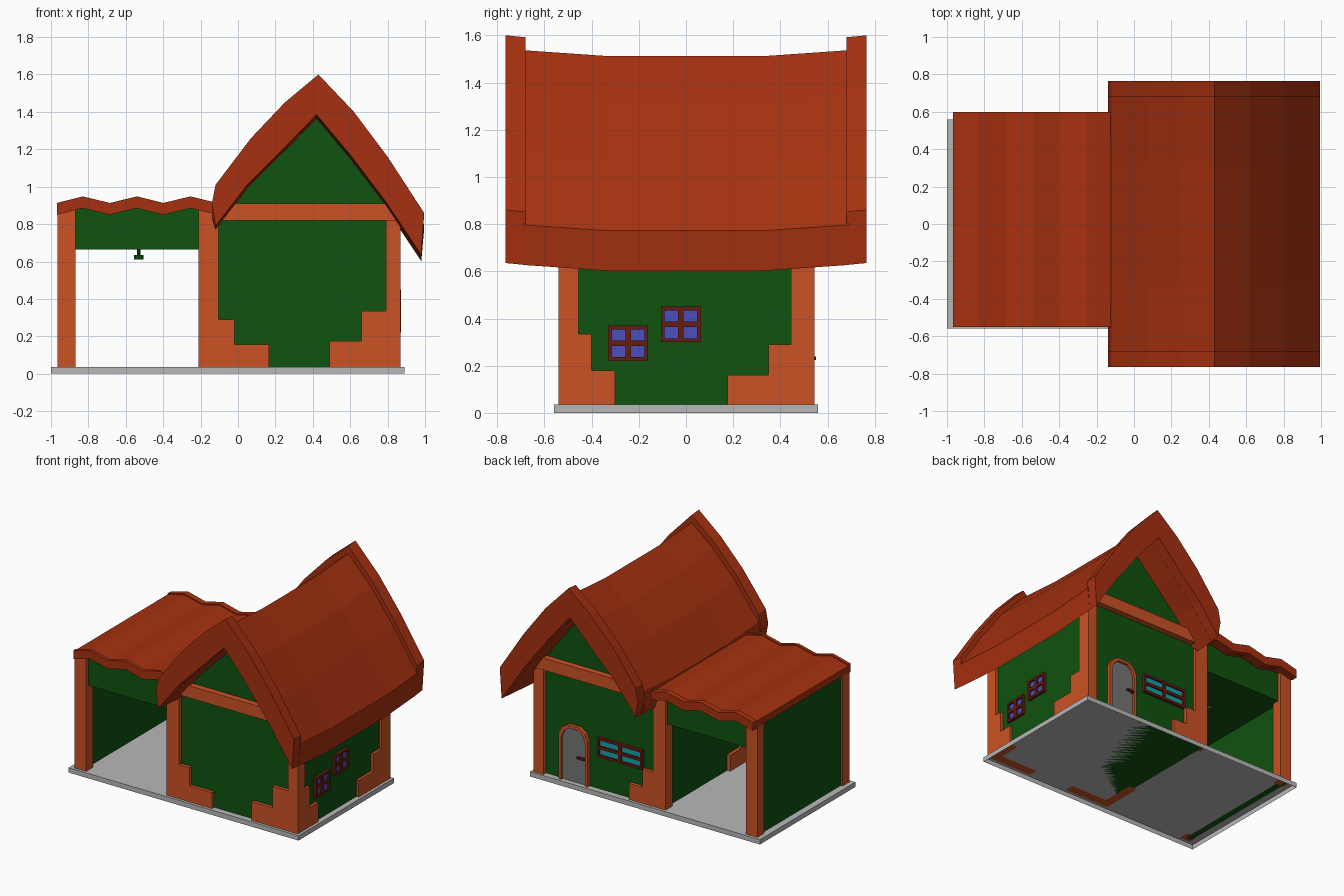
import bpy, bmesh

if "Cube" in bpy.data.objects:
    bpy.data.objects.remove(bpy.data.objects["Cube"])


def mat(name, r, g, b):
    m = bpy.data.materials.new(name)
    m.diffuse_color = (r, g, b, 1)
    m.use_nodes = True
    m.node_tree.nodes["Principled BSDF"].inputs["Base Color"].default_value = m.diffuse_color
    return m


GREEN = mat("wall green", .005, .085, .005)
ORANGE = mat("trim orange", .60, .084, .018)
ROOF = mat("roof rust", .38, .03, .005)
STONE = mat("slab grey", .48, .48, .48)
DOOR = mat("door grey", .18, .18, .18)
FRAME = mat("frame maroon", .13, .012, .005)
BLUE = mat("pane blue", .07, .08, .52)
CYAN = mat("pane cyan", .007, .36, .4)


def finish(name, bm, m):
    bmesh.ops.recalc_face_normals(bm, faces=bm.faces)
    me = bpy.data.meshes.new(name)
    bm.to_mesh(me)
    bm.free()
    me.materials.append(m)
    ob = bpy.data.objects.new(name, me)
    bpy.context.collection.objects.link(ob)
    return ob


def loft(name, sections, m):
    """Closed loft through equal-length rings of 3D points."""
    bm = bmesh.new()
    rings = [[bm.verts.new(p) for p in s] for s in sections]
    n = len(rings[0])
    for a, b in zip(rings, rings[1:]):
        for i in range(n):
            j = (i + 1) % n
            bm.faces.new((a[i], a[j], b[j], b[i]))
    bm.faces.new(rings[0])
    bm.faces.new(rings[-1])
    return finish(name, bm, m)


def prism(name, prof, y0, y1, m):
    return loft(name, [[(x, y, z) for x, z in prof] for y in (y0, y1)], m)


def box(name, x0, x1, y0, y1, z0, z1, m):
    x0, x1 = sorted((x0, x1))
    return prism(name, [(x0, z0), (x1, z0), (x1, z1), (x0, z1)], y0, y1, m)


F = .036  # floor level

# Floor slab, open underneath
slab = box("floor_slab", -1, .89, -.56, .56, 0, F, STONE)
bm = bmesh.new()
bm.from_mesh(slab.data)
bmesh.ops.delete(bm, geom=[f for f in bm.faces if f.normal.z < -.9], context='FACES_ONLY')
bm.to_mesh(slab.data)
bm.free()

# House walls with gables
prism("house_walls", [(-.185, F), (.85, F), (.85, .85), (.79, .94), (.6, 1.19), (.42, 1.40),
                      (.23, 1.21), (.05, 1.03), (-.1, .88), (-.185, .88)], -.515, .515, GREEN)


# Stepped corner stones: reach along x and along y as (length, top)
def corner(name, cx, cy, sx, sy, along_x, along_y):
    for i, (w, h) in enumerate(along_x):
        box(f"{name}_x{i}", cx, cx + sx * w, cy, cy + sy * .07, F, h, ORANGE)
    for i, (w, h) in enumerate(along_y):
        box(f"{name}_y{i}", cx, cx + sx * .07, cy, cy + sy * w, F, h, ORANGE)


corner("front_left_corner", -.21, -.54, 1, 1, [(.105, .88), (.19, .29), (.375, .155)],
       [(.1, .88), (.19, .29), (.32, .155)])
corner("front_right_corner", .87, -.54, -1, 1, [(.08, .83), (.21, .335), (.38, .175)],
       [(.085, .83), (.14, .335), (.24, .18)])
corner("back_right_corner", .87, .545, -1, -1, [(.08, .83)],
       [(.1, .83), (.195, .29), (.37, .16)])
corner("back_left_corner", -.21, .54, 1, -1, [(.105, .88), (.19, .29), (.30, .155)],
       [(.08, .88)])

# Gable beams
for s, n in ((-1, "front"), (1, "back")):
    box(n + "_beam", -.11, .86, s * .5, s * .56, .82, .91, ORANGE)

# Main roof: sagging shell with raised end boards
OUTER = [(-.14, .91), (-.12, 1.01), (.07, 1.26), (.25, 1.45), (.43, 1.6),
         (.62, 1.40), (.8, 1.16), (.995, .86)]
INNER = [(.98, .635), (.79, .92), (.6, 1.17), (.42, 1.385), (.23, 1.19), (.05, 1.01), (-.12, .79)]


def roof_ring(y, dz, drop):
    return [(x, y, z + dz - drop) for x, z in OUTER] + [(x, y, z + dz) for x, z in INNER]


loft("main_roof", [roof_ring(y, d, .055) for y, d in
                   ((-.69, -.008), (-.33, -.033), (.33, -.033), (.69, -.008))], ROOF)
for s, n in ((-1, "front"), (1, "back")):
    loft(n + "_roof_board", [roof_ring(s * .68, -.008, 0), roof_ring(s * .765, 0, 0)], ROOF)

# Carport roof: zigzag sheet with edge boards
ZIG = [(-.968, .905), (-.83, .94), (-.685, .905), (-.54, .94), (-.4, .905), (-.255, .94), (-.11, .905)]


def zigzag(up, down):
    return [(x, z + up) for x, z in ZIG] + [(x, z - down) for x, z in reversed(ZIG)]


prism("carport_roof", zigzag(0, .05), -.53, .56, ROOF)
prism("carport_front_board", zigzag(.008, .055), -.55, -.525, ROOF)
prism("carport_back_board", zigzag(.008, .055), .555, .598, ROOF)

# Carport wall, ceiling block, posts and lamp
box("carport_wall", -.95, -.9, -.515, .515, F, .88, GREEN)
box("carport_ceiling", -.92, -.18, -.515, .515, .665, .885, GREEN)
for s, n in ((-1, "front"), (1, "back")):
    box(n + "_carport_post", -.965, -.87, s * .54, s * .46, F, .88, ORANGE)
for n, r, z0, z1 in (("lamp_stem", .01, .63, .67), ("lamp_head", .027, .61, .635)):
    bm = bmesh.new()
    bmesh.ops.create_cone(bm, cap_ends=True, segments=10, radius1=r, radius2=r, depth=z1 - z0)
    bmesh.ops.translate(bm, verts=bm.verts, vec=(-.53, .18, (z0 + z1) / 2))
    finish(n, bm, GREEN)


# Windows: pane plate plus frame bars; side 'x' = right wall, 'y' = back wall
def window(name, side, u0, u1, z0, z1, edge, bar, pane):
    def plate(n, a, b, c, d, out, m):
        if side == 'x':
            box(n, .845, .85 + out, a, b, c, d, m)
        else:
            box(n, a, b, .51, .515 + out, c, d, m)
    um, zm = (u0 + u1) / 2, (z0 + z1) / 2
    plate(name + "_panes", u0 + .005, u1 - .005, z0 + .005, z1 - .005, .009, pane)
    for i, (c, w) in enumerate(((u0 + edge / 2, edge), (um, bar), (u1 - edge / 2, edge))):
        plate(f"{name}_upright{i}", c - w / 2, c + w / 2, z0, z1, .022, FRAME)
    for i, (c, w) in enumerate(((z0 + edge / 2, edge), (zm, bar), (z1 - edge / 2, edge))):
        plate(f"{name}_rail{i}", u0, u1, c - w / 2, c + w / 2, .0215, FRAME)


window("low_window", 'x', -.33, -.16, .22, .37, .016, .024, BLUE)
window("high_window", 'x', -.107, .063, .30, .45, .016, .024, BLUE)
window("back_window", 'y', -.014, .356, .28, .425, .018, .022, CYAN)


# Arched back door with frame and handle
def arch(inset):
    w, cx, t = .12 - inset, .55, .455 - inset
    return [(cx - w, F), (cx - w, t - .08), (cx - w * .8, t - .03), (cx - w * .4, t),
            (cx + w * .4, t), (cx + w * .8, t - .03), (cx + w, t - .08), (cx + w, F)]


prism("door_leaf", arch(.01), .51, .523, DOOR)
prism("door_frame", arch(0) + arch(.022)[::-1], .51, .54, ORANGE)
box("door_handle", .455, .515, .535, .55, .225, .24, FRAME)
box("handle_stem", .455, .47, .52, .54, .225, .24, FRAME)
